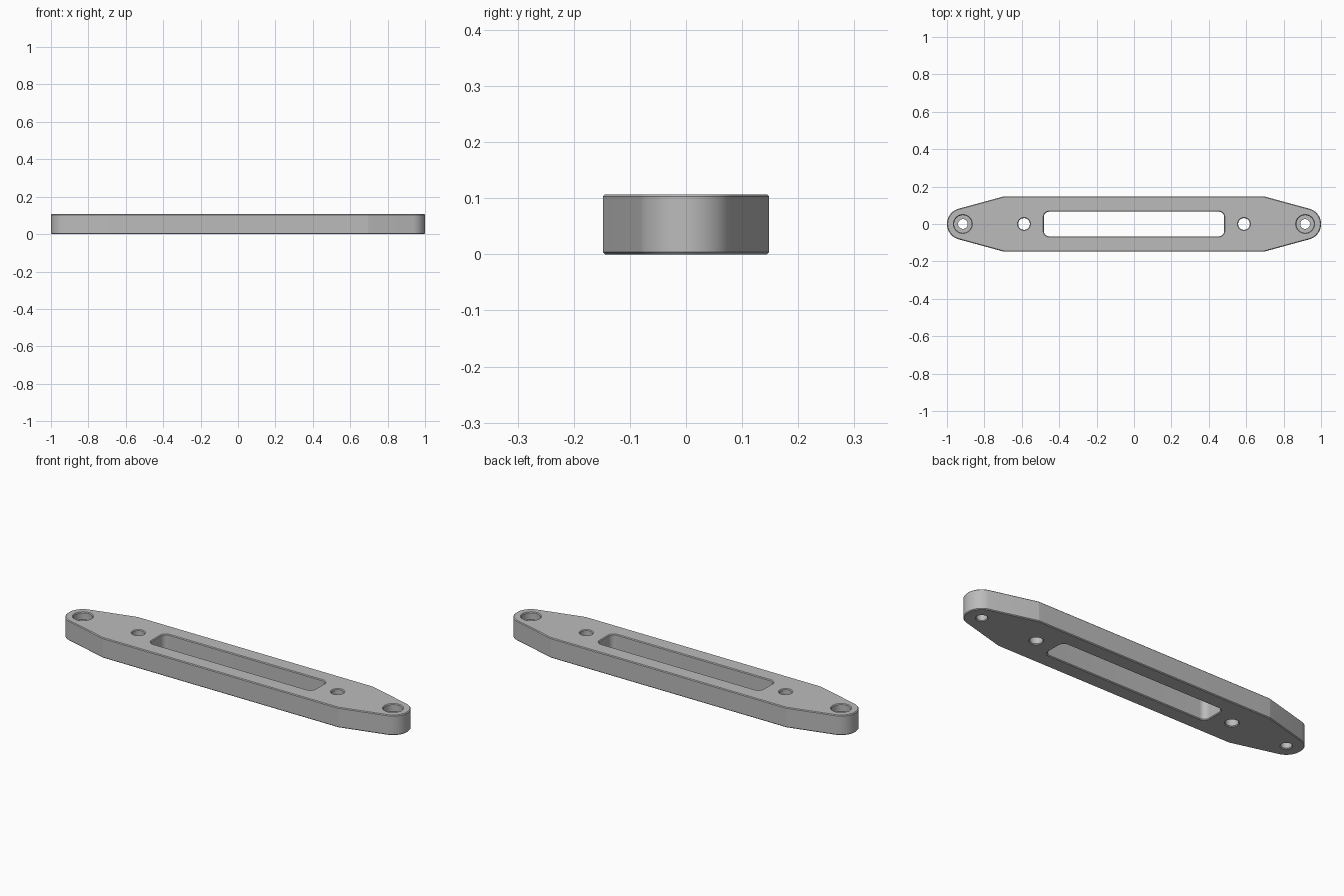
import bpy, bmesh
from math import cos, sin, tau, radians
from mathutils import Vector

HEIGHT = 0.107
CHAMFER = 0.004
END_X, HOLE_X = 0.915, 0.588

cube = bpy.data.objects.get("Cube")
if cube:
    bpy.data.objects.remove(cube)

metal = bpy.data.materials.new("grey metal")
metal.use_nodes = True
GREY = (0.5, 0.5, 0.5, 1)
metal.diffuse_color = GREY
metal.node_tree.nodes["Principled BSDF"].inputs["Base Color"].default_value = GREY


def outline(discs, grow, steps):
    """Rounded hull around discs (x, y, radius), offset by grow."""
    points = []
    for i in range(steps):
        n = Vector((cos(tau * i / steps), sin(tau * i / steps)))
        x, y, r = max(discs, key=lambda d: n.x * d[0] + n.y * d[1] + d[2])
        points.append(Vector((x, y)) + n * (r + grow))
    return points


def loft(name, discs, levels, steps=96):
    """Solid made of one hull outline per (z, grow) level."""
    bm = bmesh.new()
    rings = [[bm.verts.new((p.x, p.y, z)) for p in outline(discs, grow, steps)]
             for z, grow in levels]
    for low, high in zip(rings, rings[1:]):
        for i in range(steps):
            j = (i + 1) % steps
            bm.faces.new((low[i], low[j], high[j], high[i]))
    bm.faces.new(rings[0][::-1])
    bm.faces.new(rings[-1])
    mesh = bpy.data.meshes.new(name)
    bm.to_mesh(mesh)
    bm.free()
    mesh.materials.append(metal)
    obj = bpy.data.objects.new(name, mesh)
    bpy.context.collection.objects.link(obj)
    return obj


def corners(x, y, r):
    return [(sx * (x - r), sy * (y - r), r) for sx in (-1, 1) for sy in (-1, 1)]


# Tapered plate with rounded ends and chamfered rims
plate_discs = corners(0.703, 0.148, 0.01) + [(s * END_X, 0, 0.085) for s in (-1, 1)]
plate = loft("fairlead_plate", plate_discs,
             [(0, -CHAMFER), (CHAMFER, 0), (HEIGHT - CHAMFER, 0), (HEIGHT, -CHAMFER)], 144)

# Through cutters flare at both faces, counterbores only at the top
rim = 2 * CHAMFER
top_flare = [(HEIGHT - CHAMFER, 0), (HEIGHT + CHAMFER, rim)]
through = [(-CHAMFER, rim), (CHAMFER, 0)] + top_flare
counterbore = [(HEIGHT - 0.04, 0)] + top_flare

cutters = [loft("slot_cutter", corners(0.482, 0.066, 0.03), through)]
for side in (-1, 1):
    cutters += [
        loft("bolt_hole_cutter", [(side * HOLE_X, 0, 0.031)], through, 48),
        loft("end_hole_cutter", [(side * END_X, 0, 0.026)], through, 48),
        loft("counterbore_cutter", [(side * END_X, 0, 0.047)], counterbore, 48),
    ]

bpy.ops.object.select_all(action='DESELECT')
plate.select_set(True)
bpy.context.view_layer.objects.active = plate
for cutter in cutters:
    cutter.hide_render = True
    cut = plate.modifiers.new("cut", 'BOOLEAN')
    cut.operation = 'DIFFERENCE'
    cut.solver = 'EXACT'
    cut.object = cutter
    bpy.ops.object.modifier_apply(modifier=cut.name)
    bpy.data.objects.remove(cutter)

bpy.ops.object.shade_smooth_by_angle(angle=radians(20))
